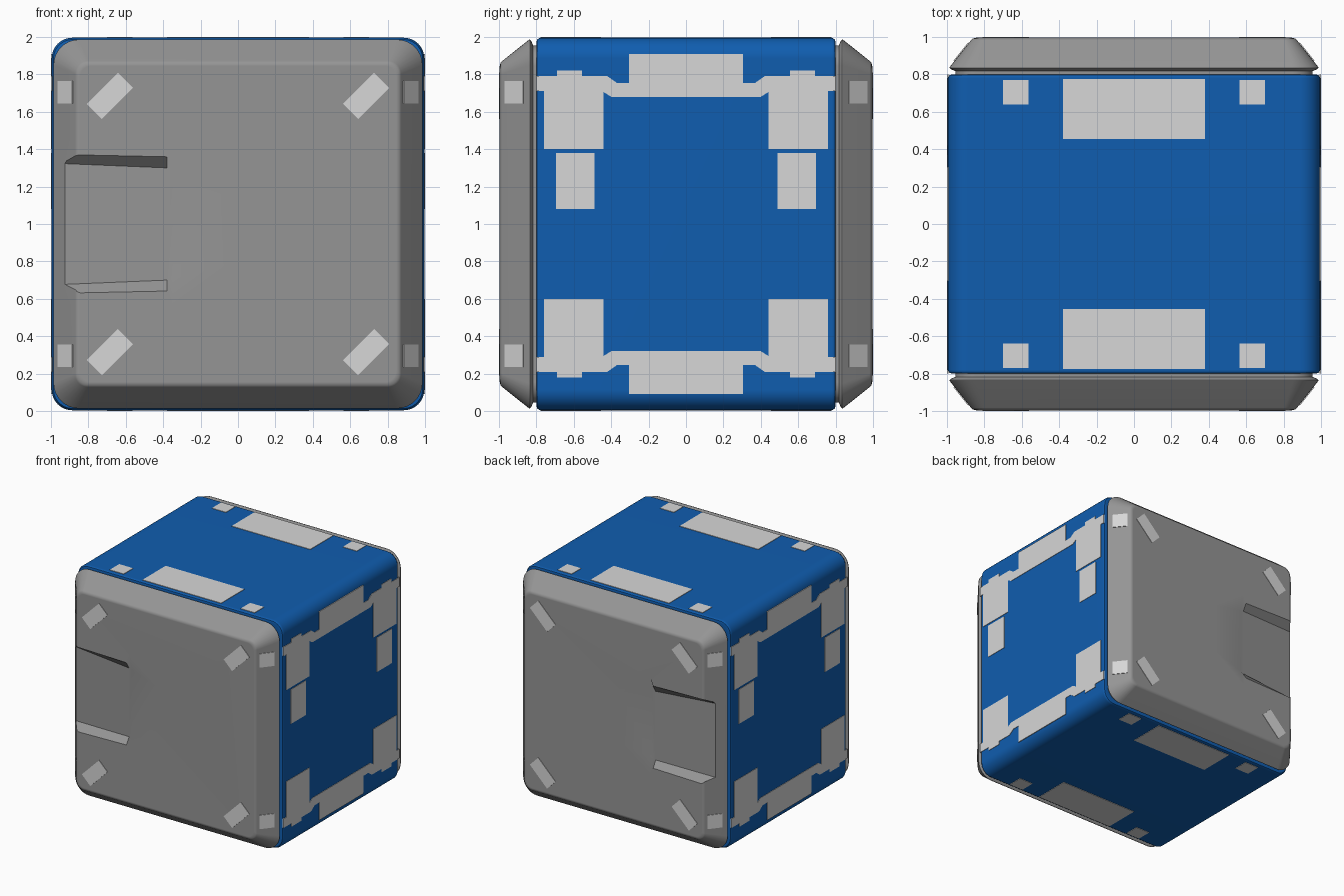
import bpy, bmesh, math
from mathutils import Vector

if "Cube" in bpy.data.objects:
    bpy.data.objects.remove(bpy.data.objects["Cube"])


def material(name, rgb):
    m = bpy.data.materials.new(name)
    m.diffuse_color = (*rgb, 1)
    m.use_nodes = True
    m.node_tree.nodes["Principled BSDF"].inputs["Base Color"].default_value = m.diffuse_color
    return m


BLUE = material("blue paint", (0.005, 0.11, 0.43))
GREY = material("mid grey", (0.30, 0.30, 0.30))
LIGHT = material("light grey", (0.68, 0.68, 0.68))


def finish(bm, name, mat):
    bmesh.ops.recalc_face_normals(bm, faces=bm.faces)
    me = bpy.data.meshes.new(name)
    bm.to_mesh(me)
    bm.free()
    ob = bpy.data.objects.new(name, me)
    bpy.context.collection.objects.link(ob)
    me.materials.append(mat)
    return ob


def activate(ob):
    bpy.ops.object.select_all(action='DESELECT')
    ob.select_set(True)
    bpy.context.view_layer.objects.active = ob


def smooth(ob, angle):
    activate(ob)
    bpy.ops.object.shade_smooth_by_angle(angle=math.radians(angle))
    w = ob.modifiers.new("weighted", 'WEIGHTED_NORMAL')
    w.keep_sharp = True


def loft(rings, name, mat):
    # skin a list of equal-length rings and close both ends
    bm = bmesh.new()
    vs = [[bm.verts.new(p) for p in r] for r in rings]
    n = len(vs[0])
    for a, b in zip(vs, vs[1:]):
        for i in range(n):
            bm.faces.new((a[i], a[(i + 1) % n], b[(i + 1) % n], b[i]))
    bm.faces.new(vs[0])
    bm.faces.new(vs[-1])
    return finish(bm, name, mat)


def rounded_square(half, r, y, seg=8):
    pts = []
    for q in range(4):
        cx = (half - r) * (1 if q in (0, 3) else -1)
        cz = (half - r) * (1 if q in (0, 1) else -1)
        for k in range(seg + 1):
            a = math.radians(90 * (q + k / seg))
            pts.append((cx + r * math.cos(a), y, 1 + cz + r * math.sin(a)))
    return pts


# blue body sleeve with softened rims
body = loft([rounded_square(h, r, y) for h, r, y in (
    (0.97, 0.09, -0.80), (0.986, 0.10, -0.796), (0.996, 0.11, -0.78),
    (0.996, 0.11, 0.78), (0.986, 0.10, 0.796), (0.97, 0.09, 0.80))],
    "body", BLUE)
smooth(body, 40)

# chamfered end cap with a narrow neck behind it
caps = loft([rounded_square(h, r, -y) for h, r, y in (
    (0.955, 0.11, 0.79), (0.955, 0.11, 0.818), (0.980, 0.13, 0.828),
    (0.986, 0.135, 0.834), (0.985, 0.135, 0.84), (0.872, 0.07, 0.982),
    (0.862, 0.065, 0.991), (0.845, 0.06, 0.996))], "end_caps", GREY)

# wedge-shaped cutter for the shallow recess on the left of the cap
stations = ((-1.10, 0.375, 0.33, 0.095), (-0.38, 0.36, 0.30, 0.036),
            (-0.35, 0.44, 0.29, 0.032), (-0.05, 0.32, 0.22, -0.001))
F = 0.996
cutter = loft([[(x, -1.1, 1 - t), (x, -F - 0.001, 1 - t), (x, -F + d, 1 - f),
                (x, -F + d, 1 + f), (x, -F - 0.001, 1 + t), (x, -1.1, 1 + t)]
               for x, t, f, d in stations], "recess_cutter", GREY)
cutter.hide_render = True
b = caps.modifiers.new("recess", 'BOOLEAN')
b.operation = 'DIFFERENCE'
b.solver = 'EXACT'
b.object = cutter
activate(caps)
bpy.ops.object.modifier_apply(modifier="recess")
bpy.data.objects.remove(cutter, do_unlink=True)
m = caps.modifiers.new("mirror", 'MIRROR')
m.use_axis = (False, True, False)
m.use_mirror_merge = False
activate(caps)
bpy.ops.object.modifier_apply(modifier="mirror")
smooth(caps, 32)


def plate(bm, pts, normal, thick=0.004):
    # thin slab straddling the surface it sits on
    n = Vector(normal).normalized() * thick
    lo = [bm.verts.new(Vector(p) - n) for p in pts]
    hi = [bm.verts.new(Vector(p) + n) for p in pts]
    k = len(pts)
    bm.faces.new(lo)
    bm.faces.new(hi)
    for i in range(k):
        bm.faces.new((lo[i], lo[(i + 1) % k], hi[(i + 1) % k], hi[i]))


def rect(a0, a1, b0, b1):
    return [(a0, b0), (a1, b0), (a1, b1), (a0, b1)]


S = (-1, 1)

# side plates: bracket outline (half, mirrored in y), height from the centre
half = [(0.40, .68), (0.44, .705), (0.44, .40), (0.76, .40), (0.76, .71),
        (0.80, .71), (0.80, .79), (0.69, .79), (0.69, .82), (0.555, .82),
        (0.555, .79), (0.42, .79), (0.37, .755), (0.305, .755), (0.305, .91)]
bracket = half + [(-y, z) for y, z in reversed(half)]
bm = bmesh.new()
for sx in S:
    for sz in S:
        plate(bm, [(sx * F, y, 1 + sz * z) for y, z in bracket], (sx, 0, 0))
    for sy in S:
        plate(bm, [(sx * F, sy * y, z) for y, z in rect(0.49, 0.695, 1.08, 1.38)],
              (sx, 0, 0))
finish(bm, "side_plates", LIGHT)

# top and bottom plates
bm = bmesh.new()
for sz in S:
    for sy in S:
        for r in (rect(-0.38, 0.38, 0.455, 0.775), rect(0.565, 0.70, 0.64, 0.77),
                  rect(-0.70, -0.565, 0.64, 0.77)):
            plate(bm, [(x, sy * y, 1 + sz * F) for x, y in r], (0, 0, sz))
finish(bm, "top_and_bottom_plates", LIGHT)

# diagonal plates on the cap faces and small plates on the cap chamfers
diag = bmesh.new()
small = bmesh.new()
c = math.sqrt(0.5)
for sy in S:
    for sx in S:
        for sz in S:
            plate(diag, [(sx * (0.685 + c * (u - v)), sy * F, 1 + sz * (0.685 + c * (u + v)))
                         for u, v in rect(-0.0575, 0.0575, -0.1175, 0.1175)]
                  if sx * sz < 0 else
                  [(sx * (0.685 + c * (u - v)), sy * F, 1 + sz * (0.685 + c * (u + v)))
                   for u, v in rect(-0.1175, 0.1175, -0.0575, 0.0575)], (0, sy, 0))
            plate(small, [(sx * x, sy * y, 1 + sz * z) for x, y, z in (
                (0.962, 0.87, .645), (0.884, 0.968, .645),
                (0.884, 0.968, .765), (0.962, 0.87, .765))],
                (sx * 0.142, sy * 0.113, 0))
finish(diag, "cap_diagonal_plates", LIGHT)
finish(small, "cap_chamfer_plates", LIGHT)
